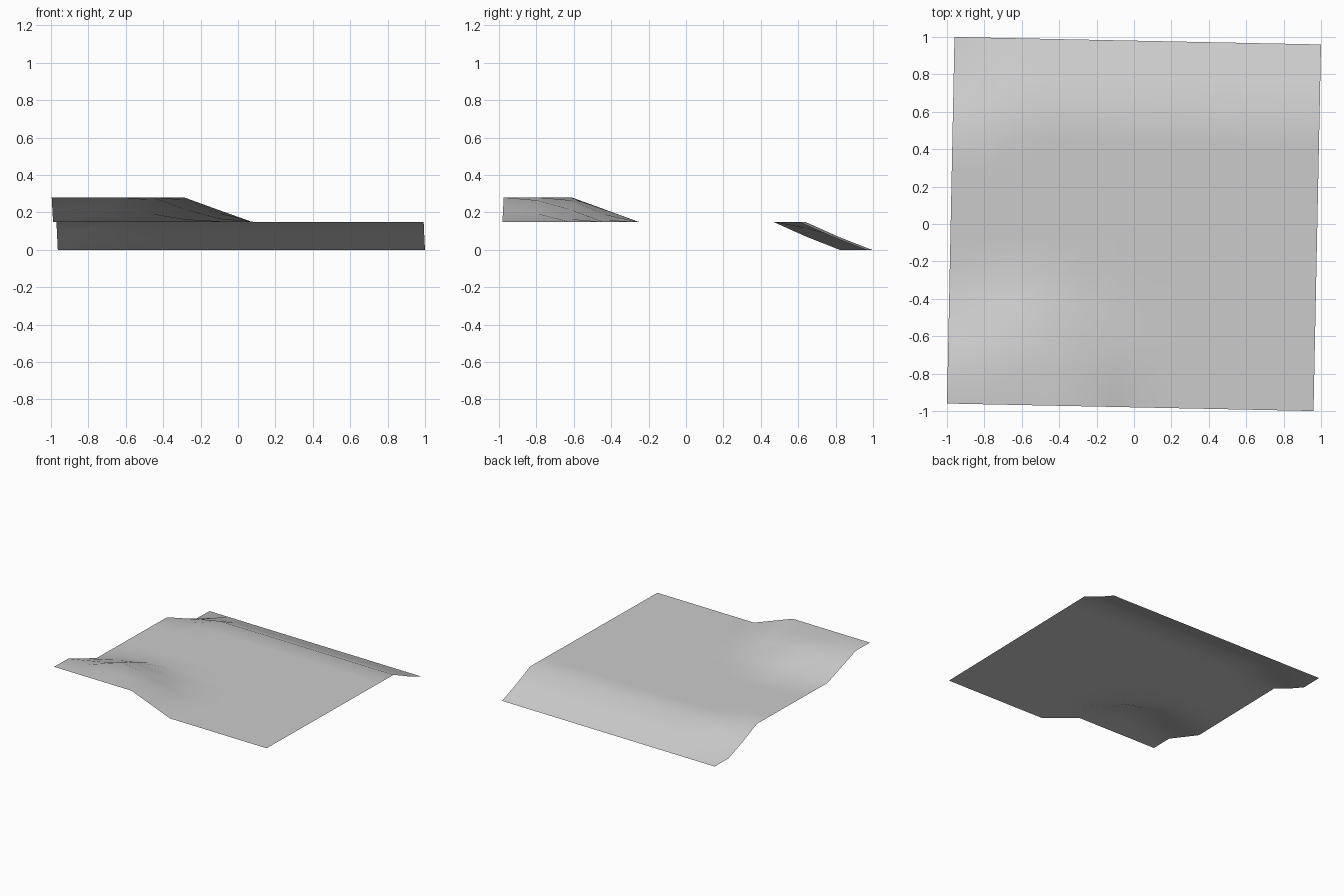
import bpy
import bmesh
from math import radians
from mathutils import Matrix

cube = bpy.data.objects.get("Cube")
if cube:
    bpy.data.objects.remove(cube)

CELLS = 11
SIDE = 1.96
LEVEL = 0.15

# Raised corner: heights above the level ground, one row per step from the front edge
HILL = [
    [0.13, 0.13, 0.13, 0.13, 0.13, 0.065],
    [0.13, 0.13, 0.13, 0.13, 0.115, 0.045],
    [0.065, 0.085, 0.13, 0.115, 0.065, 0.015],
    [0.0, 0.035, 0.065, 0.04, 0.01, 0.0],
]

# Sunken back edge: depths by column, then the depth along the rest of the edge
DIP = {
    11: [0.15],
    10: [0.15, 0.09, 0.08],
    9: [0.08, 0.035, 0.0],
}


def height(col, row):
    if row in DIP:
        depths = DIP[row]
        return LEVEL - depths[min(col, len(depths) - 1)]
    if row < len(HILL) and col < len(HILL[row]):
        return LEVEL + HILL[row][col]
    return LEVEL


# Ground sheet: a square grid lifted and lowered by the height rule
bm = bmesh.new()
bmesh.ops.create_grid(bm, x_segments=CELLS, y_segments=CELLS, size=SIDE / 2)
for v in bm.verts:
    col = round((v.co.x / SIDE + 0.5) * CELLS)
    row = round((v.co.y / SIDE + 0.5) * CELLS)
    v.co.z = height(col, row)
bmesh.ops.transform(bm, matrix=Matrix.Rotation(radians(-1.17), 4, "Z"), verts=bm.verts)
for f in bm.faces:
    f.smooth = True

mesh = bpy.data.meshes.new("ground_sheet")
bm.to_mesh(mesh)
bm.free()
ground = bpy.data.objects.new("ground_sheet", mesh)
bpy.context.collection.objects.link(ground)

# Plain grey surface
grey = bpy.data.materials.new("plain_grey")
grey.use_nodes = True
colour = (0.6, 0.6, 0.6, 1.0)
grey.diffuse_color = colour
grey.node_tree.nodes["Principled BSDF"].inputs["Base Color"].default_value = colour
mesh.materials.append(grey)
